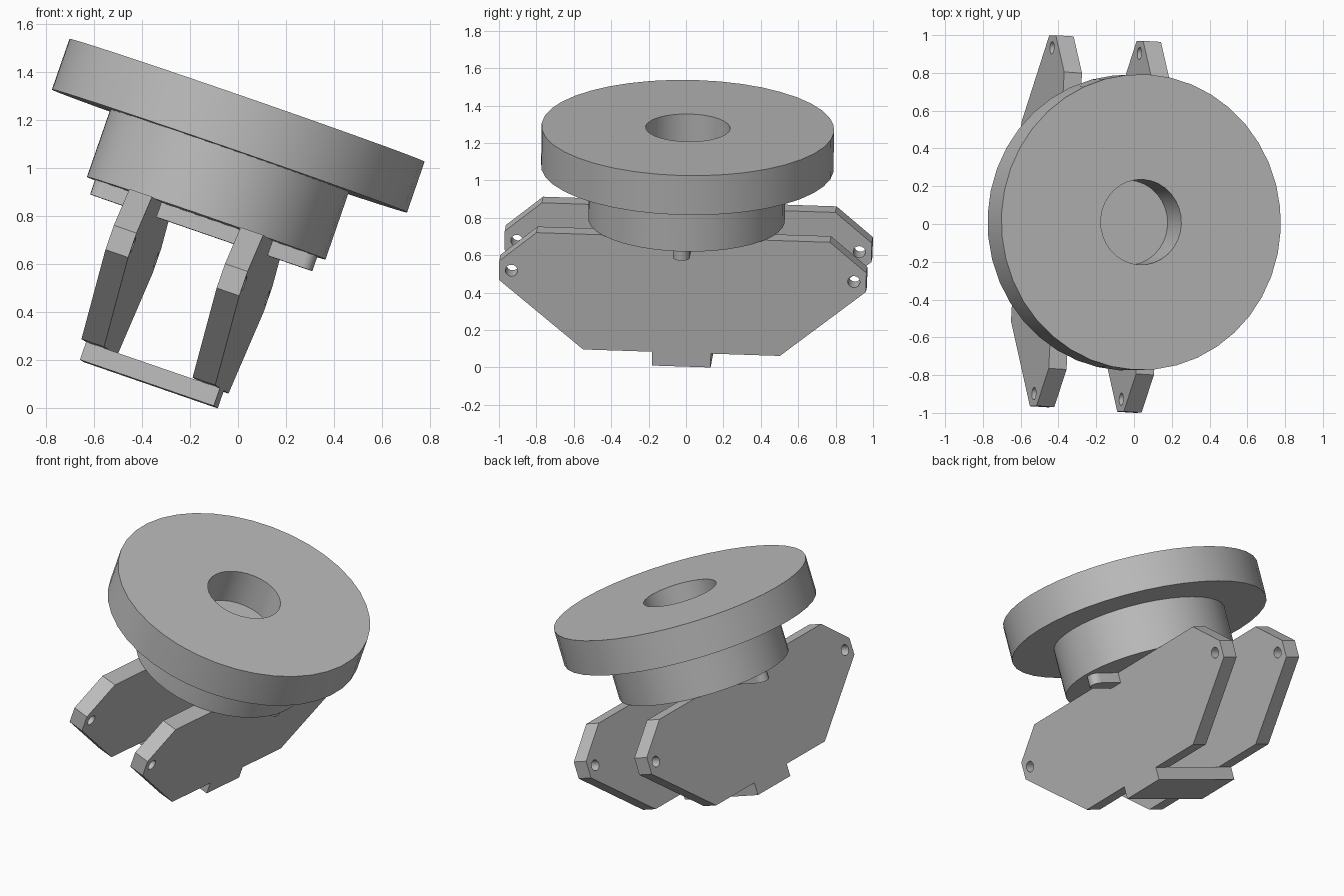
import bpy, bmesh, math
from mathutils import Matrix, Vector

cube = bpy.data.objects.get("Cube")
if cube:
    bpy.data.objects.remove(cube, do_unlink=True)

grey = bpy.data.materials.new("plain_grey")
grey.use_nodes = True
grey.diffuse_color = (0.5, 0.5, 0.5, 1)
grey.node_tree.nodes["Principled BSDF"].inputs["Base Color"].default_value = (0.5, 0.5, 0.5, 1)

# Tilted frame of the assembly: origin at the centre of the disc top
up = Vector((0.327, 0.014, 0.945)).normalized()
side = Vector((0.052, 0.998, -0.033)).cross(up).normalized()
along = up.cross(side)
FRAME = Matrix.Translation((0.0375, 0.01, 1.281)) @ Matrix((side, along, up)).transposed().to_4x4()


def circle(radius, segments, cu=0, cv=0, start=0, sweep=math.tau):
    count = segments if sweep == math.tau else segments + 1
    return [(cu + radius * math.cos(start + sweep * i / segments),
             cv + radius * math.sin(start + sweep * i / segments)) for i in range(count)]


def flat(u, v, w):
    return (u, v, w)


def upright(u, v, w):
    return (w, u, v)


def extrude(name, loops, low, high, axes=flat):
    """Fill the outer loop minus any hole loops, then extrude from low to high."""
    bm = bmesh.new()
    edges = []
    for loop in loops:
        verts = [bm.verts.new(axes(u, v, low)) for u, v in loop]
        edges += [bm.edges.new((a, b)) for a, b in zip(verts, verts[1:] + verts[:1])]
    bmesh.ops.triangle_fill(bm, edges=edges, use_beauty=True)
    res = bmesh.ops.extrude_face_region(bm, geom=bm.faces[:], use_keep_orig=True)
    moved = [g for g in res["geom"] if isinstance(g, bmesh.types.BMVert)]
    bmesh.ops.translate(bm, verts=moved, vec=Vector(axes(0, 0, high - low)))
    bmesh.ops.recalc_face_normals(bm, faces=bm.faces[:])
    mesh = bpy.data.meshes.new(name)
    bm.to_mesh(mesh)
    bm.free()
    mesh.materials.append(grey)
    obj = bpy.data.objects.new(name, mesh)
    bpy.context.collection.objects.link(obj)
    obj.matrix_world = FRAME
    bpy.ops.object.select_all(action='DESELECT')
    obj.select_set(True)
    bpy.context.view_layer.objects.active = obj
    bpy.ops.object.shade_smooth_by_angle(angle=math.radians(30))
    return obj


DISC_BASE, COLLAR_BASE, PLATE_BASE = -0.223, -0.519, -1.171

# Disc with a central bore, and the collar that closes the bore
extrude("top_disc", [circle(0.783, 40), circle(0.226, 32)], DISC_BASE, 0)
extrude("collar", [circle(0.526, 40)], COLLAR_BASE, DISC_BASE)

# Round-ended key bar under the collar
key = (circle(0.045, 8, 0.445, 0, -math.pi / 2, math.pi)
       + circle(0.045, 8, -0.445, 0, math.pi / 2, math.pi))
extrude("key_bar", [key], -0.583, COLLAR_BASE)

# Two upright plates with a pin hole at each end
half = [(0.527, PLATE_BASE), (0.983, -0.793), (0.983, -0.686), (0.786, COLLAR_BASE)]
outline = half + [(-u, v) for u, v in reversed(half)]
holes = [circle(0.033, 16, s * 0.917, -0.738) for s in (1, -1)]
for name, centre in (("left_plate", 0.245), ("right_plate", -0.245)):
    extrude(name, [outline] + holes, centre - 0.05, centre + 0.05, upright)

# Cross bar joining the plates underneath
bar = [(-0.295, -0.157), (0.295, -0.157), (0.295, 0.157), (-0.295, 0.157)]
extrude("cross_bar", [bar], -1.249, PLATE_BASE)
